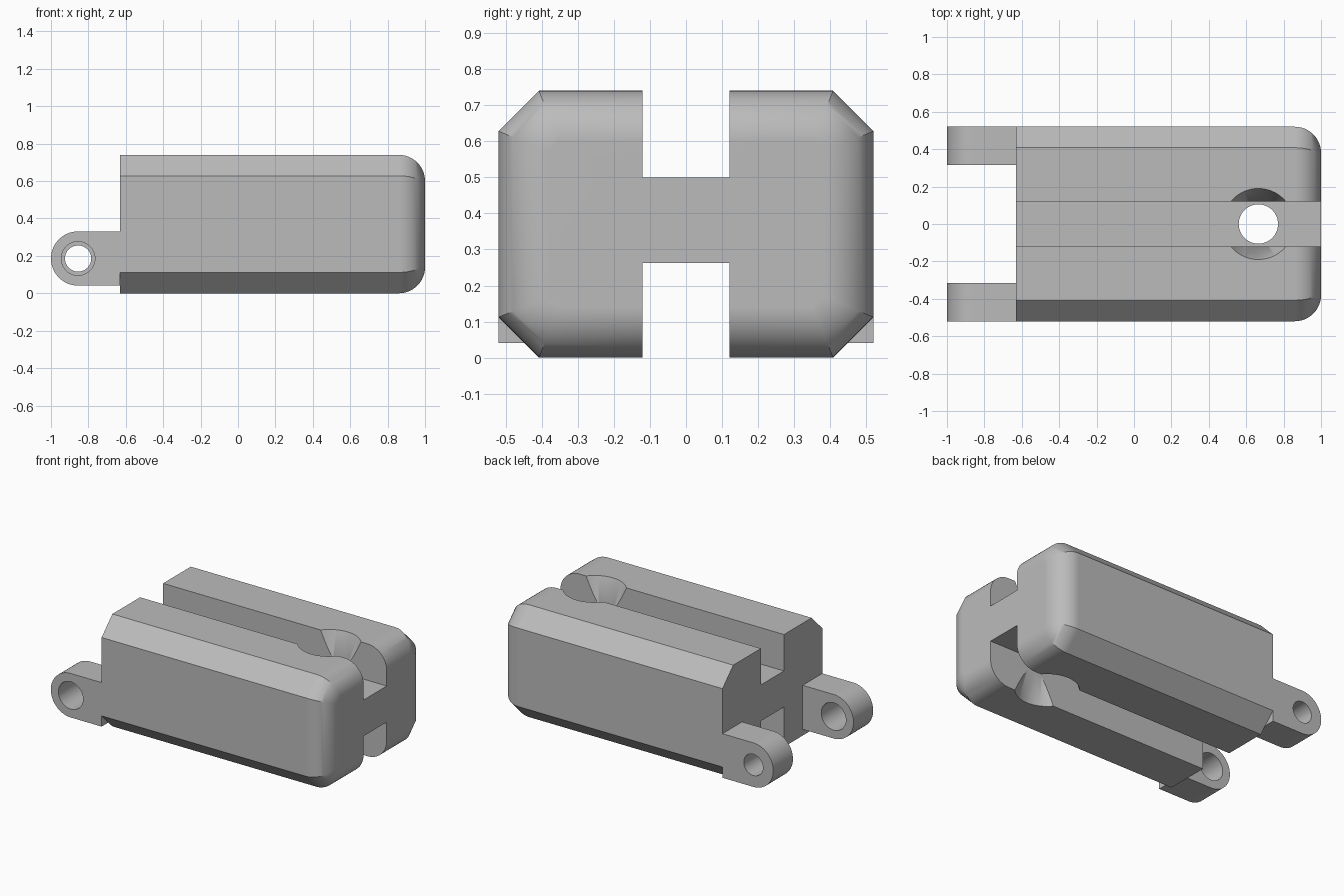
import bpy, bmesh, math
from math import sin, cos, pi

cube = bpy.data.objects.get("Cube")
if cube:
    bpy.data.objects.remove(cube, do_unlink=True)

grey = bpy.data.materials.new("plain grey")
grey.use_nodes = True
colour = (0.5, 0.5, 0.5, 1)
grey.diffuse_color = colour
grey.node_tree.nodes["Principled BSDF"].inputs["Base Color"].default_value = colour

BACK, FRONT = -0.63, 1.0      # ends of the body along x
HALF_W, HEIGHT, CHAMFER, FILLET = 0.52, 0.74, 0.112, 0.14
MID = HEIGHT / 2


def loft(name, rings):
    """Skin a list of equal-length closed rings and cap both ends."""
    bm = bmesh.new()
    loops = [[bm.verts.new(p) for p in ring] for ring in rings]
    n = len(loops[0])
    for a, b in zip(loops, loops[1:]):
        for i in range(n):
            j = (i + 1) % n
            bm.faces.new((a[i], a[j], b[j], b[i]))
    bm.faces.new(loops[0])
    bm.faces.new(loops[-1])
    bmesh.ops.recalc_face_normals(bm, faces=bm.faces)
    mesh = bpy.data.meshes.new(name)
    bm.to_mesh(mesh)
    bm.free()
    mesh.materials.append(grey)
    obj = bpy.data.objects.new(name, mesh)
    bpy.context.collection.objects.link(obj)
    return obj


def activate(obj):
    bpy.ops.object.select_all(action='DESELECT')
    obj.select_set(True)
    bpy.context.view_layer.objects.active = obj


def cut(obj, cutter):
    mod = obj.modifiers.new("cut", 'BOOLEAN')
    mod.operation, mod.solver, mod.object = 'DIFFERENCE', 'EXACT', cutter
    activate(obj)
    bpy.ops.object.modifier_apply(modifier=mod.name)
    bpy.data.objects.remove(cutter, do_unlink=True)


def finish(obj):
    activate(obj)
    bpy.ops.object.shade_smooth_by_angle(angle=math.radians(30))
    mod = obj.modifiers.new("even shading", 'WEIGHTED_NORMAL')
    mod.keep_sharp = True


def octagon(x, inset):
    """Chamfered rectangle in the yz plane, offset evenly inwards."""
    w, h = HALF_W - inset, MID - inset
    c = CHAMFER - inset * (2 - math.sqrt(2))
    quarter = [(w, h - c), (w - c, h)]
    half = quarter + [(-y, z) for y, z in reversed(quarter)]
    return [(x, y, MID + z) for y, z in half + [(-y, -z) for y, z in half]]


def circle(radius, steps=64):
    return [(radius * cos(2 * pi * i / steps), radius * sin(2 * pi * i / steps))
            for i in range(steps)]


# Body: chamfered block with one rounded end
rings = [octagon(BACK, 0)]
STEPS = 12
for i in range(STEPS + 1):
    t = pi / 2 * i / STEPS
    rings.append(octagon(FRONT - FILLET + FILLET * sin(t), FILLET * (1 - cos(t))))
body = loft("body", rings)

# Slots along the top and bottom
for z0, z1 in ((0.50, 1.0), (-0.3, 0.262)):
    section = [(-0.12, z0), (0.12, z0), (0.12, z1), (-0.12, z1)]
    cut(body, loft("slot_cutter", [[(x, y, z) for y, z in section] for x in (-1, 1.3)]))

# Through hole, countersunk from both sides
HOLE_X, SLOPE = 0.665, 0.354
profile = []
for dz in (-0.47, -0.13, 0.13, 0.47):
    radius = max(0.105, 0.19 - SLOPE * (MID - abs(dz)))
    profile.append([(HOLE_X + x, y, MID + dz) for x, y in circle(radius)])
cut(body, loft("hole_cutter", profile))
finish(body)

# Hinge lugs: round-ended tabs with a pin hole each
LUG_X, LUG_Z, LUG_R = -0.855, 0.186, 0.145
outline = [(BACK, LUG_Z + LUG_R)]
for i in range(33):
    a = pi / 2 + pi * i / 32
    outline.append((LUG_X + LUG_R * cos(a), LUG_Z + LUG_R * sin(a)))
outline.append((BACK, LUG_Z - LUG_R))
for name, y0, y1, hole in (("front_lug", -0.52, -0.315, 0.09),
                           ("back_lug", 0.315, 0.52, 0.07)):
    lug = loft(name, [[(x, y, z) for x, z in outline] for y in (y0, y1)])
    pin = [[(LUG_X + x, y, LUG_Z + z) for x, z in circle(hole, 48)]
           for y in (y0 - 0.1, y1 + 0.1)]
    cut(lug, loft("pin_cutter", pin))
    finish(lug)
